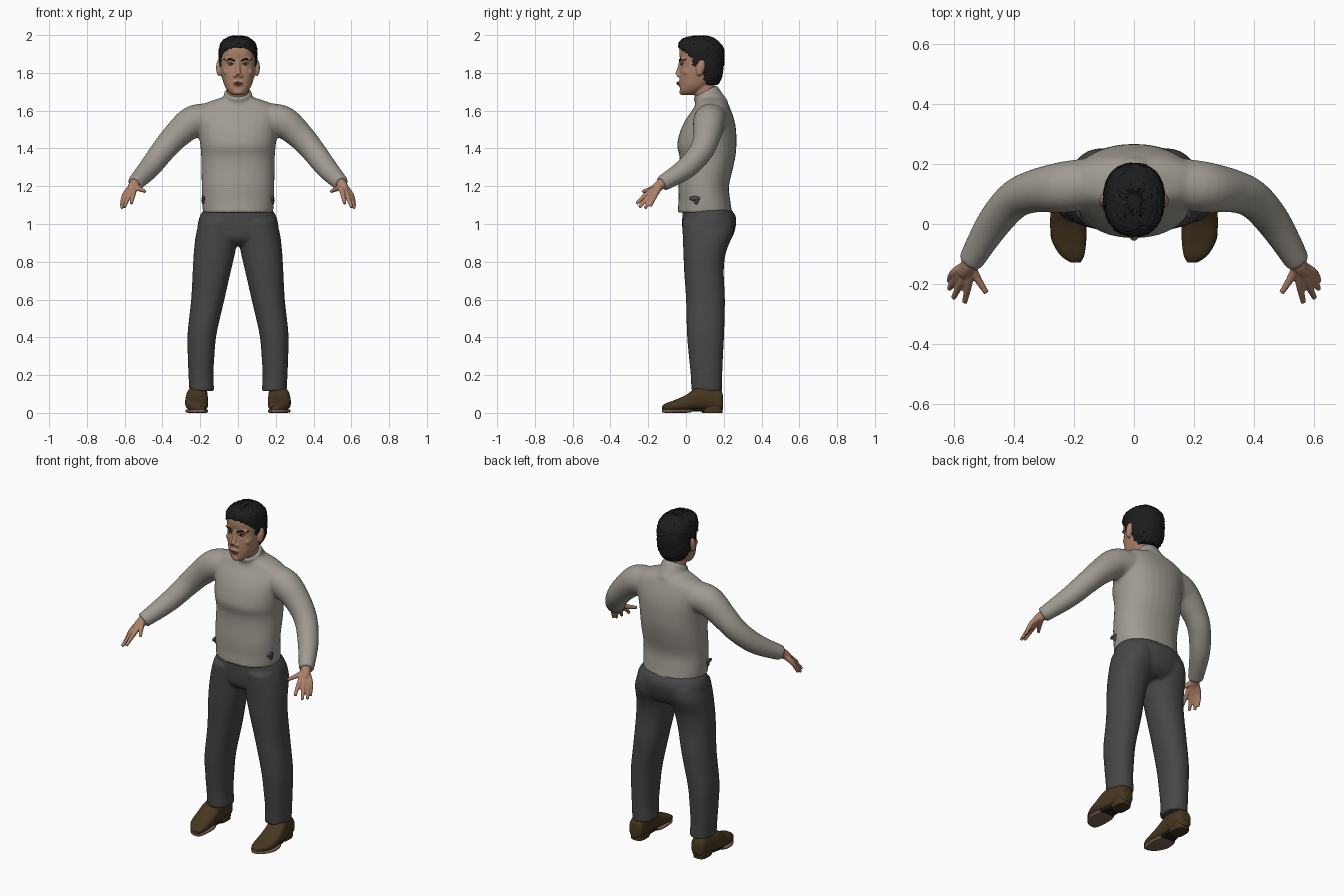
import bpy, bmesh, math, random
from mathutils import Vector, Matrix

random.seed(4)
if "Cube" in bpy.data.objects:
    bpy.data.objects.remove(bpy.data.objects["Cube"], do_unlink=True)


def material(name, r, g, b):
    m = bpy.data.materials.new(name)
    m.use_nodes = True
    m.diffuse_color = (r, g, b, 1)
    node = m.node_tree.nodes["Principled BSDF"]
    node.inputs["Base Color"].default_value = (r, g, b, 1)
    node.inputs["Roughness"].default_value = 0.8
    return m


WOOL = material("grey wool", 0.35, 0.325, 0.285)
CLOTH = material("charcoal cloth", 0.062, 0.062, 0.065)
SKIN = material("skin", 0.42, 0.225, 0.145)
LIP = material("lip", 0.27, 0.12, 0.085)
BLACK = material("black hair", 0.012, 0.012, 0.013)
WHITE = material("eye white", 0.5, 0.46, 0.42)
LEATHER = material("brown leather", 0.062, 0.038, 0.014)
SOLE = material("sole tan", 0.2, 0.12, 0.09)


def spline(rows, steps=5):
    """Catmull-Rom interpolation through rows of numbers."""
    out = []
    for i in range(len(rows) - 1):
        p = [rows[max(0, min(len(rows) - 1, i + k))] for k in (-1, 0, 1, 2)]
        for j in range(steps):
            t = j / steps
            out.append([b + 0.5 * t * (c - a + t * (2*a - 5*b + 4*c - d + t * (3*(b - c) + d - a)))
                        for a, b, c, d in zip(*p)])
    return out + [list(rows[-1])]


def skin_rings(bm, rings):
    """Join rings of points into a closed tube."""
    vs = [[bm.verts.new(p) for p in ring] for ring in rings]
    n = len(vs[0])
    for a, b in zip(vs, vs[1:]):
        for i in range(n):
            bm.faces.new((a[i], a[(i + 1) % n], b[(i + 1) % n], b[i]))
    bm.faces.new(vs[0])
    bm.faces.new(vs[-1])


def loft(bm, rows, axis="z", power=2.2, sides=32, side=1, steps=5):
    """Rows are (position, x0, x1, v0, v1) along the axis."""
    rings = []
    for t, x0, x1, v0, v1 in spline(rows, steps):
        ring = []
        for i in range(sides):
            a = 2 * math.pi * i / sides
            c, s = math.cos(a), math.sin(a)
            x = (x0 + x1 + (x1 - x0) * math.copysign(abs(c) ** (2 / power), c)) / 2 * side
            v = (v0 + v1 + (v1 - v0) * math.copysign(abs(s) ** (2 / power), s)) / 2
            ring.append((x, v, t) if axis == "z" else (x, t, v))
        rings.append(ring)
    skin_rings(bm, rings)


def centred(rows):
    return [(z, -w, w, y0, y1) for z, w, y0, y1 in rows]


def tube(bm, rows, side=1, sides=16, steps=5):
    """Rows are (x, y, z, radius)."""
    pts = spline([(x * side, y, z, r) for x, y, z, r in rows], steps)
    pos = [Vector(p[:3]) for p in pts]
    q, old, rings = None, None, []
    for i, p in enumerate(pos):
        t = (pos[min(i + 1, len(pos) - 1)] - pos[max(i - 1, 0)]).normalized()
        q = t.to_track_quat("Z", "Y") if q is None else old.rotation_difference(t) @ q
        old = t
        rings.append([p + q @ Vector((math.cos(a), math.sin(a), 0)) * pts[i][3]
                      for a in (2 * math.pi * k / sides for k in range(sides))])
    skin_rings(bm, rings)


def ball(bm, centre, size, tilt=0):
    m = Matrix.Translation(centre) @ Matrix.Rotation(tilt, 4, "X") @ Matrix.Diagonal((*size, 1))
    bmesh.ops.create_uvsphere(bm, u_segments=20, v_segments=12, radius=1, matrix=m)


def finish(bm, name, mat, voxel=0, relax=4):
    """Make the object; a voxel size melts its overlapping pieces together."""
    bmesh.ops.recalc_face_normals(bm, faces=bm.faces)
    me = bpy.data.meshes.new(name)
    bm.to_mesh(me)
    bm.free()
    me.materials.append(mat)
    ob = bpy.data.objects.new(name, me)
    bpy.context.collection.objects.link(ob)
    bpy.ops.object.select_all(action="DESELECT")
    ob.select_set(True)
    bpy.context.view_layer.objects.active = ob
    if voxel:
        r = ob.modifiers.new("Blend", "REMESH")
        r.mode, r.voxel_size, r.use_smooth_shade = "VOXEL", voxel, True
        s = ob.modifiers.new("Relax", "SMOOTH")
        s.factor, s.iterations = 0.5, relax
    else:
        bpy.ops.object.shade_smooth_by_angle(angle=math.radians(50))
    return ob


# Sweater: torso, tilted collar and sleeves
bm = bmesh.new()
loft(bm, centred([(1.06, .186, -.045, .245), (1.12, .19, -.04, .235), (1.2, .192, -.04, .228),
                  (1.3, .194, -.033, .25), (1.36, .195, -.035, .262), (1.42, .2, -.047, .267),
                  (1.5, .21, -.027, .265), (1.56, .22, .003, .253), (1.61, .215, .038, .235),
                  (1.645, .16, .055, .218), (1.672, .075, .065, .19)]))
tube(bm, [(0, .15, 1.61, .085), (0, .125, 1.655, .077), (0, .1, 1.702, .072)], sides=28)
for s in (1, -1):
    tube(bm, [(.15, .135, 1.555, .085), (.24, .122, 1.54, .085), (.33, .11, 1.465, .072),
              (.4, .08, 1.385, .064), (.47, 0, 1.295, .057), (.547, -.128, 1.213, .042)],
         side=s, sides=24)
finish(bm, "sweater", WOOL, 0.009, 5)

# Trousers: pelvis and legs
bm = bmesh.new()
loft(bm, centred([(.885, .14, .03, .2), (.92, .205, -.01, .24), (.98, .215, -.02, .262),
                  (1.04, .203, -.02, .264), (1.085, .175, -.02, .23)]))
for s in (1, -1):
    loft(bm, [(.115, .126, .258, .028, .192), (.2, .13, .262, .025, .192), (.3, .125, .266, .015, .196),
              (.42, .113, .267, .005, .202), (.6, .072, .248, 0, .206), (.75, .038, .24, -.01, .2),
              (.85, .015, .234, -.014, .212), (.95, 0, .222, -.018, .25), (1.02, .01, .2, -.02, .25)],
         side=s)
finish(bm, "trousers", CLOTH, 0.009, 5)

# Dark cloth showing through at the hips
bm = bmesh.new()
for s in (1, -1):
    ball(bm, (.184 * s, .048, 1.135), (.009, .03, .013))
    ball(bm, (.184 * s, .055, 1.12), (.009, .012, .016))
finish(bm, "hip_patches", CLOTH)

for s, label in ((1, "left"), (-1, "right")):
    # Shoe upper and heel block
    bm = bmesh.new()
    loft(bm, [(.197, .185, .235, .02, .08), (.183, .165, .25, .014, .12), (.12, .16, .262, .014, .14),
              (.06, .16, .275, .014, .135), (0, .158, .28, .012, .095), (-.06, .16, .272, .01, .068),
              (-.105, .166, .245, .01, .052), (-.128, .178, .212, .016, .036)],
         axis="y", power=2.6, side=s)
    loft(bm, [(0, .168, .248, .085, .192), (.035, .165, .252, .075, .194)], power=3, side=s, steps=1)
    finish(bm, label + "_shoe", LEATHER)
    # Tan front sole and black arch
    bm = bmesh.new()
    loft(bm, [(-.126, .178, .212, .003, .02), (-.105, .166, .245, 0, .02), (-.05, .159, .276, 0, .02),
              (.0, .16, .276, 0, .02), (.03, .168, .268, .004, .02)], axis="y", power=4, side=s)
    finish(bm, label + "_sole", SOLE)
    bm = bmesh.new()
    loft(bm, [(.02, .17, .266, .007, .025), (.095, .172, .25, .007, .025)], axis="y", power=4, side=s)
    finish(bm, label + "_sole_arch", BLACK)

    # Hand: every finger runs from the wrist through its knuckle
    bm = bmesh.new()
    tube(bm, [(.525, -.09, 1.238, .03), (.552, -.14, 1.205, .028), (.57, -.17, 1.178, .019)], side=s)
    wrist = (.55, -.135, 1.207, .02)
    for knuckle, tip in (((.553, -.2, 1.165), (.565, -.262, 1.108)),
                         ((.575, -.192, 1.155), (.603, -.247, 1.088)),
                         ((.59, -.178, 1.15), (.617, -.217, 1.083)),
                         ((.6, -.162, 1.155), (.617, -.19, 1.093)),
                         ((.525, -.178, 1.188), (.492, -.23, 1.172))):
        tube(bm, [wrist, (*knuckle, .014), (*tip, .009)], side=s, sides=12)
    finish(bm, label + "_hand", SKIN, 0.0045, 3)

# Head: skull, jaw, neck, nose, brow, cheeks and ears
bm = bmesh.new()
loft(bm, centred([(1.682, .028, -.018, .03), (1.7, .05, -.03, .075), (1.73, .07, -.033, .12),
                  (1.77, .083, -.034, .155), (1.81, .091, -.032, .175), (1.85, .094, -.028, .186),
                  (1.9, .094, -.035, .186), (1.94, .088, -.03, .18), (1.97, .066, -.004, .15),
                  (1.984, .03, .04, .11)]), power=2.3, sides=40)
tube(bm, [(0, .125, 1.63, .06), (0, .1, 1.7, .059), (0, .085, 1.77, .058)], sides=28)
tube(bm, [(0, -.025, 1.865, .011), (0, -.034, 1.825, .012), (0, -.044, 1.79, .014)])
tube(bm, [(-.024, -.034, 1.744, .007), (0, -.036, 1.744, .012), (.024, -.034, 1.744, .007)])
ball(bm, (0, -.022, 1.698), (.025, .014, .014))
for s in (1, -1):
    ball(bm, (.015 * s, -.035, 1.784), (.011, .014, .009))
    ball(bm, (.04 * s, -.016, 1.872), (.034, .012, .01))
    ball(bm, (.055 * s, .005, 1.805), (.024, .022, .02))
    ball(bm, (.1 * s, .078, 1.827), (.016, .022, .045), math.radians(-12))
finish(bm, "head", SKIN, 0.005, 3)


def face_y(x):
    return .078 - .108 * (1 - (abs(x) / .096) ** 2.3) ** (1 / 2.3)


# Eyes, eyebrows and lips
whites, irises, brows, lips = (bmesh.new() for _ in range(4))
for s in (1, -1):
    ball(whites, (.04 * s, face_y(.04) + .002, 1.846), (.016, .006, .006))
    ball(irises, (.039 * s, face_y(.039) - .002, 1.846), (.006, .004, .006))
    tube(irises, [(x, face_y(x) - .001, z, .0022)
                  for x, z in ((.022, 1.845), (.039, 1.853), (.058, 1.848))], side=s, sides=8)
    tube(brows, [(x, face_y(x) - d, z, r) for x, z, d, r in
                 ((.016, 1.863, .004, .004), (.045, 1.874, .007, .005), (.074, 1.87, .004, .003))],
         side=s, sides=8)
for z in (1.741, 1.749):
    tube(lips, [(-.024, -.036, 1.745, .003), (0, -.046, z, .0045), (.024, -.036, 1.745, .003)], sides=8)
finish(whites, "eyes", WHITE)
finish(irises, "irises", BLACK)
finish(brows, "eyebrows", BLACK)
finish(lips, "lips", LIP)

# Hair: a cropped cap, cut along the hairline and roughened
bm = bmesh.new()
loft(bm, centred([(1.738, .058, .06, .168), (1.77, .08, .03, .187), (1.81, .097, 0, .196),
                  (1.87, .101, -.03, .203), (1.93, .1, -.042, .198), (1.965, .086, -.034, .173),
                  (1.987, .056, -.002, .142), (1.997, .02, .05, .1)]), power=2.25, sides=72, steps=8)


def is_bare(c):
    if c.z > 1.87:
        return c.y < .045 - (c.z - 1.87) * 1.3
    if c.z > 1.8:
        return c.y < .035 or (c.z < 1.845 and .06 < c.y < .09)
    return c.y < .095


bare = [f for f in bm.faces if is_bare(f.calc_center_median())]
bmesh.ops.delete(bm, geom=bare, context="FACES")
bm.normal_update()
for v in bm.verts:
    v.co += v.normal * random.uniform(-.003, .003)
hair = finish(bm, "hair", BLACK)
solid = hair.modifiers.new("Thickness", "SOLIDIFY")
solid.thickness, solid.offset = 0.012, -1
